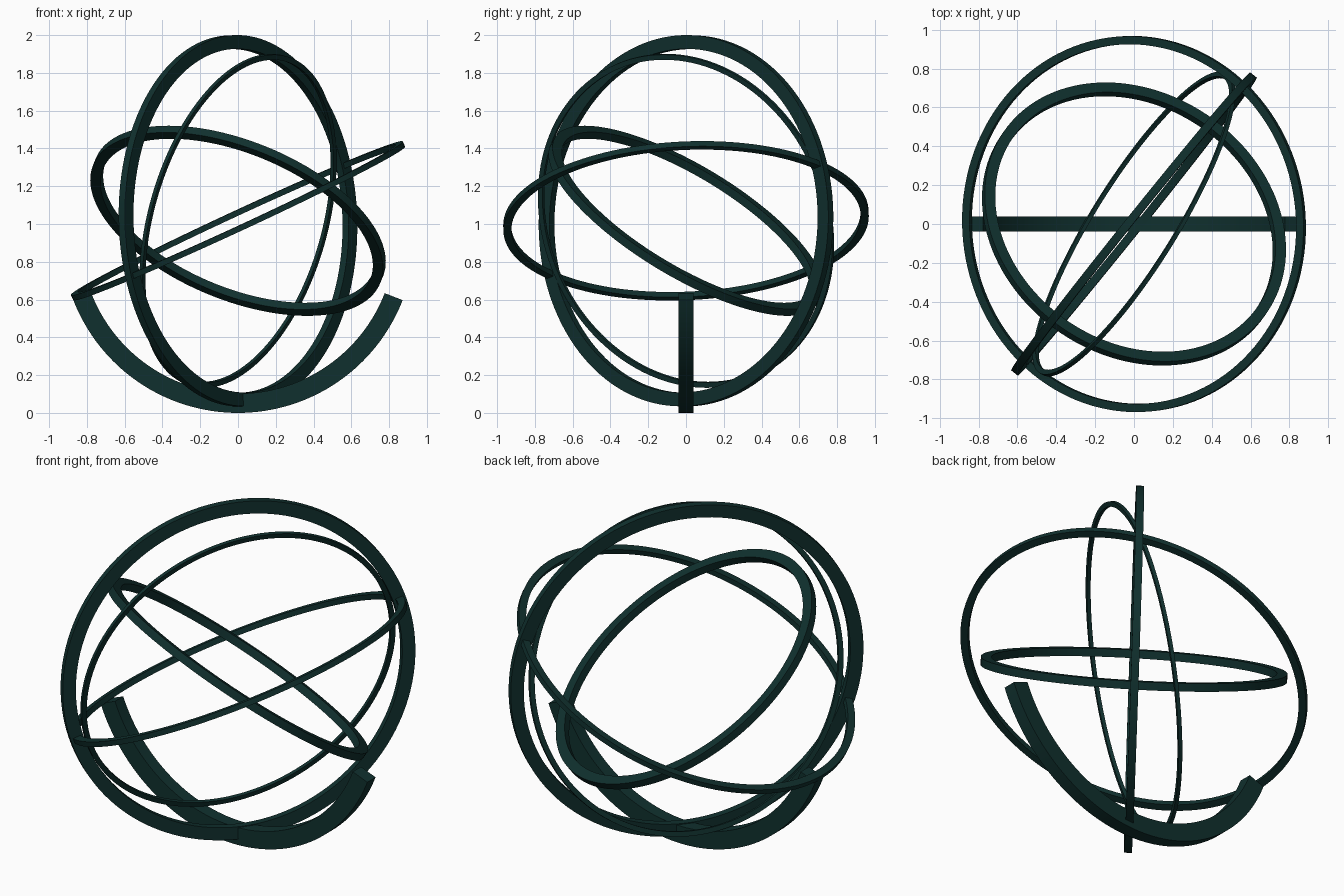
import bpy, bmesh, math
from mathutils import Vector

if "Cube" in bpy.data.objects:
    bpy.data.objects.remove(bpy.data.objects["Cube"])

mat = bpy.data.materials.new("dark teal")
mat.diffuse_color = (0.0052, 0.0296, 0.0273, 1)
mat.use_nodes = True
mat.node_tree.nodes["Principled BSDF"].inputs["Base Color"].default_value = mat.diffuse_color


def band(name, outer, inner, width, normal, centre, start=0.0, end=360.0, steps=128):
    """Sweep a rectangular section about `normal`; open arcs get end caps."""
    closed = end - start >= 360
    bm = bmesh.new()
    rows = []
    for i in range(steps if closed else steps + 1):
        a = math.radians(start + (end - start) * i / steps)
        c, s = math.cos(a), math.sin(a)
        rows.append([bm.verts.new((r * c, r * s, h)) for r, h in (
            (outer, -width / 2), (outer, width / 2),
            (inner, width / 2), (inner, -width / 2))])
    pairs = list(zip(rows, rows[1:]))
    if closed:
        pairs.append((rows[-1], rows[0]))
    for p, q in pairs:
        for k in range(4):
            n = (k + 1) % 4
            bm.faces.new((p[k], q[k], q[n], p[n]))
    if not closed:
        bm.faces.new(rows[0])
        bm.faces.new(rows[-1][::-1])
    bmesh.ops.recalc_face_normals(bm, faces=bm.faces[:])
    mesh = bpy.data.meshes.new(name)
    bm.to_mesh(mesh)
    bm.free()
    mesh.materials.append(mat)
    ob = bpy.data.objects.new(name, mesh)
    bpy.context.collection.objects.link(ob)
    ob.location = centre
    if closed:
        ob.rotation_euler = Vector(normal).to_track_quat('Z', 'Y').to_euler()
    else:
        ob.rotation_euler = (math.radians(90), 0, 0)  # stand the arc in the xz plane
    bpy.ops.object.select_all(action='DESELECT')
    ob.select_set(True)
    bpy.context.view_layer.objects.active = ob
    bpy.ops.object.shade_smooth_by_angle(angle=math.radians(30))
    return ob


# cradle stand
band("cradle_arc", 0.935, 0.833, 0.077, None, (0, 0, 0.935), 201.2, 338.8, 64)

# nested rings sharing one centre
mid = (0, 0, 1.017)
band("meridian_ring", 0.983, 0.910, 0.042, (0.78, -0.626, 0.026), mid)
band("horizon_ring", 0.968, 0.926, 0.030, (-0.42, -0.042, 0.907), mid)
band("tilted_inner_ring", 0.822, 0.765, 0.044, (0.333, 0.487, 0.806), mid)
band("thin_upright_ring", 0.908, 0.880, 0.020, (-0.824, 0.513, 0.238), mid)
